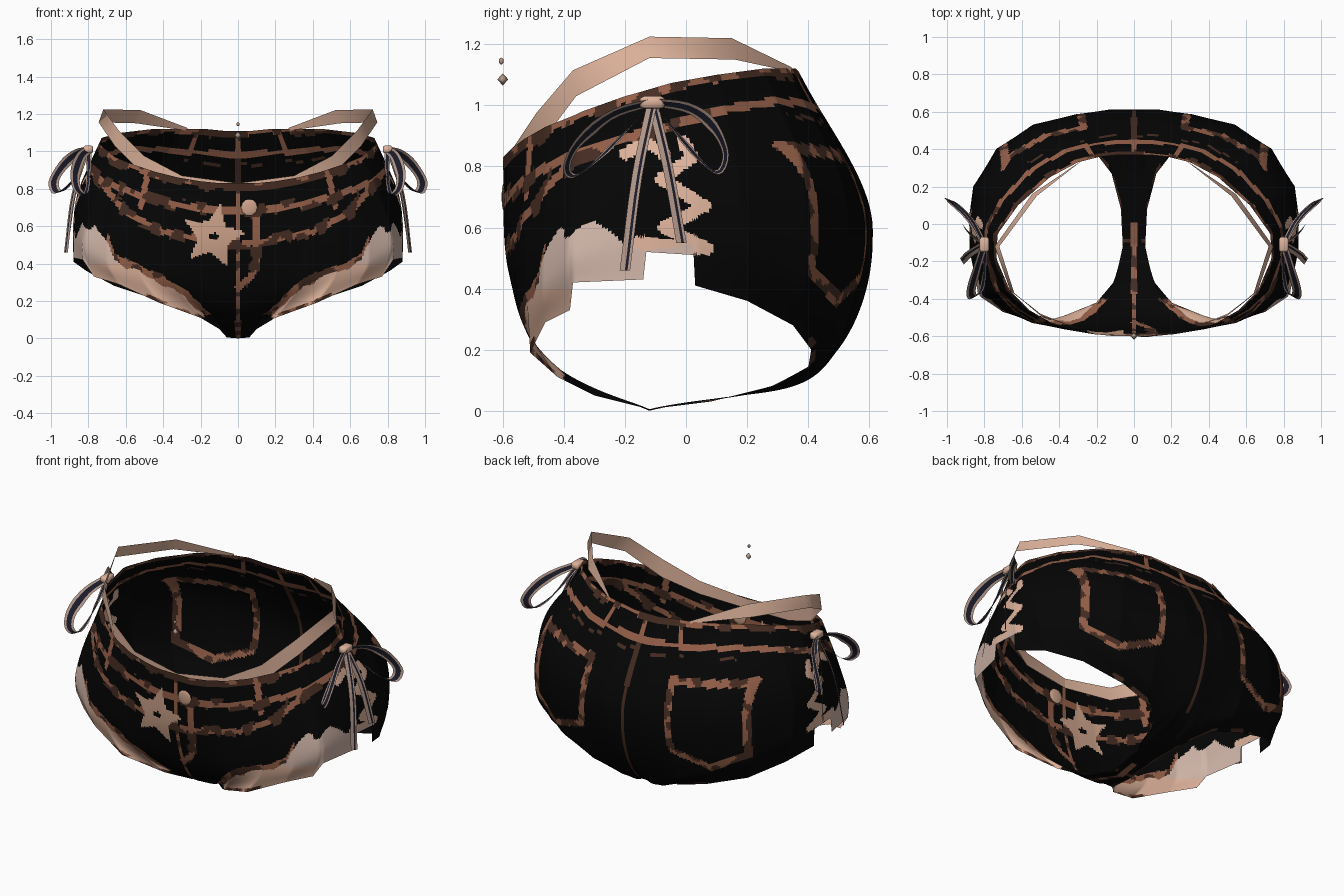
import bpy, bmesh, math
from mathutils import Vector, noise

cube = bpy.data.objects.get("Cube")
if cube:
    bpy.data.objects.remove(cube)

COLOURS = {
    "black_denim": (.0015, .0015, .0015),
    "stitch_brown": (.30, .115, .066),
    "dark_brown": (.06, .025, .016),
    "pale_pink": (.73, .45, .33),
    "frayed_cloth": (.63, .46, .39),
    "tan_patch": (.62, .37, .26),
    "ribbon_grey": (.46, .32, .26),
    "navy": (.012, .012, .025),
}
MATS = []
for name, rgb in COLOURS.items():
    m = bpy.data.materials.new(name)
    m.use_nodes = True
    m.diffuse_color = (*rgb, 1)
    bsdf = m.node_tree.nodes["Principled BSDF"]
    bsdf.inputs["Base Color"].default_value = (*rgb, 1)
    bsdf.inputs["Roughness"].default_value = .9
    MATS.append(m)
BLACK, BROWN, DARK, PALE, FRAY, TAN, RIBBON, NAVY = range(len(MATS))


def finish(name, bm):
    mesh = bpy.data.meshes.new(name)
    bm.to_mesh(mesh)
    bm.free()
    for m in MATS:
        mesh.materials.append(m)
    for p in mesh.polygons:
        p.use_smooth = True
    obj = bpy.data.objects.new(name, mesh)
    bpy.context.collection.objects.link(obj)


def spline(pts, steps):
    """Smooth path through points, with straight-out ends."""
    pts = [Vector(p) for p in pts]
    q = [2 * pts[0] - pts[1]] + pts + [2 * pts[-1] - pts[-2]]
    out = []
    for a, b, c, d in zip(q, q[1:], q[2:], q[3:]):
        for k in range(steps):
            t = k / steps
            out.append(.5 * (2 * b + (c - a) * t + (2 * a - 5 * b + 4 * c - d) * t * t
                             + (3 * b - a - 3 * c + d) * t ** 3))
    return out + [pts[-1]]


def interp(x, pts):
    for (a, fa), (b, fb) in zip(pts, pts[1:]):
        if x <= b:
            return fa + (fb - fa) * max(0, (x - a) / (b - a))
    return pts[-1][1]


def near(u, v, pts, w):
    """True when (u, v) lies within w of the polyline."""
    for (a, b), (c, d) in zip(pts, pts[1:]):
        dx, dy = c - a, d - b
        t = max(0, min(1, ((u - a) * dx + (v - b) * dy) / (dx * dx + dy * dy)))
        if math.hypot(u - a - t * dx, v - b - t * dy) < w:
            return True
    return False


# Loops of the left half of the shorts, front centre round to back centre
WAIST = [(0, -.6, .83), (.1, -.6, .83), (.2, -.59, .84), (.32, -.57, .86), (.44, -.53, .89),
         (.56, -.46, .93), (.66, -.36, .97), (.67, -.34, .98), (.73, -.2, 1.03), (.735, -.18, 1.035),
         (.73, -.06, 1.07), (.72, -.04, 1.075), (.62, .1, 1.1), (.45, .25, 1.12), (.3, .33, 1.12),
         (.18, .36, 1.12), (.08, .37, 1.11), (.04, .37, 1.11), (.02, .37, 1.11), (0, .37, 1.11)]
HIP = [(0, -.58, .45), (.1, -.58, .45), (.22, -.58, .47), (.38, -.56, .52), (.54, -.53, .58),
       (.67, -.46, .65), (.77, -.37, .72), (.78, -.35, .73), (.83, -.18, .78), (.835, -.16, .78),
       (.85, 0, .8), (.85, .02, .8), (.82, .16, .82), (.7, .38, .8), (.52, .52, .72),
       (.3, .58, .66), (.13, .61, .62), (.06, .61, .6), (.03, .61, .6), (0, .61, .6)]
SEAT = [(0, -.44, .14), (.09, -.45, .15), (.2, -.5, .22), (.34, -.54, .3), (.53, -.52, .36),
        (.7, -.47, .42), (.82, -.39, .5), (.83, -.37, .53), (.87, -.16, .6), (.87, -.14, .63),
        (.88, .02, .63), (.88, .04, .6), (.86, .2, .56), (.73, .4, .46), (.52, .5, .36),
        (.3, .52, .26), (.13, .47, .17), (.06, .45, .14), (.03, .44, .14), (0, .44, .14)]
HEM = [(0, -.12, 0), (.06, -.12, .005), (.1, -.3, .05), (.2, -.42, .11), (.42, -.51, .19),
       (.64, -.46, .29), (.77, -.38, .33), (.83, -.37, .42), (.88, -.14, .43), (.88, -.13, .52),
       (.88, .025, .51), (.88, .03, .41), (.81, .2, .36), (.66, .35, .28), (.42, .41, .2),
       (.22, .4, .14), (.12, .27, .075), (.07, .08, .03), (.06, -.12, .005), (0, -.12, 0)]

# Painted details as lines: front and back in (x, z), side in (y, z)
POCKET_CURVE = [(0, .5), (.2, .53), (.4, .57), (.6, .67), (.77, .88)]
FLY = [(.1, .66), (.1, .42), (.07, .33), (0, .27)]
FRONT_LOOP = [(.48, .9), (.52, .7)]
BACK_POCKET = [(.27, .83), (.69, .86), (.71, .46), (.52, .36), (.3, .44), (.27, .83)]
LACING = [(-.01, .88), (.02, .83), (-.08, .76), (.06, .67), (-.07, .6), (.07, .53), (-.16, .55)]
SIDE_KNOT = [(-.2, .84), (-.13, .88), (-.07, .84)]
FRONT_FRAY = [(.12, .08), (.3, .26), (.5, .36), (.66, .43), (.69, .53), (.76, .62)]
SIDE_FRAY = [(-.42, .59), (-.3, .64), (-.2, .56), (-.05, .55)]


def in_star(x, z, tip=.175, notch=.085):
    dx, dz = x + .13, z - .545
    if math.hypot(dx * .6, dz) < .018:
        return False
    fifth = math.tau / 5
    a = abs((math.atan2(dx, dz) - .2 + fifth / 2) % fifth - fifth / 2)
    b = fifth / 2
    edge = tip * notch * math.sin(b) / (tip * math.sin(a) + notch * math.sin(b - a))
    return math.hypot(dx, dz) < edge


def paint(p, depth, hem):
    x, y, z = p
    ax = abs(x)
    rough = noise.noise(p * 14)
    thread = DARK if rough > .12 else BROWN
    if y < -.3 and in_star(x, z):
        return TAN
    # worn cloth around the front of the legs
    lim = 0
    if y < -.4 and ax > .12:
        lim = interp(ax, FRONT_FRAY)
    elif y < .02 and ax > .5:
        lim = interp(y, SIDE_FRAY)
    if lim:
        lim += .025 * rough
        if hem < .03 and ax < .5 and rough > -.15:
            return DARK if rough > .1 else BROWN
        if z < lim - .02:
            return FRAY if z > .4 else PALE
        if z < lim + .022 and ax < .7:
            return thread
    if ax > .6 and (near(y, z, LACING, .021) or near(y, z, SIDE_KNOT, .02)):
        return PALE
    # stitching
    if depth < .035 + .03 * rough:
        return DARK if rough > -.1 else BROWN
    if .128 < depth < .163:
        return BROWN if y > .1 else thread
    if y > .33 and .2 < depth < .218 and rough > 0:
        return DARK
    if y < -.1:
        if (near(ax, z, POCKET_CURVE, .016) or near(ax, z, FRONT_LOOP, .016)
                or near(x, z, FLY, .017)):
            return thread
        if rough > .1 and (near(ax, z, POCKET_CURVE, .032) or near(x, z, FLY, .03)
                           or .11 < depth < .18):
            return DARK
    if ax < .014 and (y < 0 or z > .15):
        return thread if y < 0 or depth < .16 else DARK
    if y > -.1 and z < .24 and hem < .03 and rough > -.05:
        return DARK
    if y > .2 and ax > .1:
        if near(ax, z, BACK_POCKET, .021):
            return DARK if rough > 0 else BROWN
        if depth < .16 and .2 < ax - .3 * depth < .225:
            return thread
    return BLACK


# Shorts: a fine skin swept between the four loops
columns = []
loops = list(zip(WAIST, HIP, SEAT, HEM))
for c0, c1 in zip(loops, loops[1:]):
    gap = max((Vector(a) - Vector(b)).length for a, b in zip(c0[:3], c1[:3]))
    n = max(2, round(gap / .011))
    for k in range(n):
        columns.append(spline([Vector(a).lerp(Vector(b), k / n) for a, b in zip(c0, c1)], 28))
columns.append(spline(loops[-1], 28))

bm = bmesh.new()
for side in (1, -1):
    grid = [[bm.verts.new((p.x * side, p.y, p.z)) for p in col] for col in columns]
    for left, right in zip(grid, grid[1:]):
        steps = [(a.co - b.co).length for a, b in zip(left, left[1:])]
        depth, total = 0, sum(steps)
        for j, step in enumerate(steps):
            quad = [left[j], left[j + 1], right[j + 1], right[j]]
            f = bm.faces.new(quad if side > 0 else quad[::-1])
            depth += step
            f.material_index = paint(f.calc_center_median(), depth - step / 2, total - depth)
bmesh.ops.remove_doubles(bm, verts=bm.verts, dist=.0004)
finish("shorts", bm)


def ribbon(name, edge_a, edge_b, mats, side):
    """Flat band between two edges, split lengthwise into one strip per colour."""
    bm = bmesh.new()
    rows = []
    for a, b in zip(edge_a, edge_b):
        strip = [Vector(a).lerp(Vector(b), k / len(mats)) for k in range(len(mats) + 1)]
        rows.append([bm.verts.new((p.x * side, p.y, p.z)) for p in strip])
    for a, b in zip(rows, rows[1:]):
        for k, mat in enumerate(mats):
            quad = (a[k], a[k + 1], b[k + 1], b[k])
            bm.faces.new(quad if side > 0 else quad[::-1]).material_index = mat
    finish(name, bm)


# High waist straps, running down into the waistband at the back
STRAP_TOP = [(0, -.59, .83), (.3, -.56, .87), (.5, -.49, .975), (.64, -.37, 1.115),
             (.72, -.12, 1.225), (.52, .15, 1.22), (.27, .345, 1.125)]
STRAP_LOW = [(0, -.59, .77), (.3, -.56, .79), (.5, -.48, .87), (.66, -.36, 1.03),
             (.745, -.12, 1.155), (.545, .16, 1.15), (.27, .345, 1.11)]
# Side bow: two loops, two tails and a knot
KNOT = (.8, -.11, 1.01)
LOOPS = {
    "front_loop": [KNOT, (.84, -.24, .97), (.87, -.35, .88), (.86, -.39, .8), (.82, -.36, .77),
                   (.8, -.26, .85), KNOT],
    "back_loop": [KNOT, (.86, .01, .99), (.93, .09, .93), (.985, .13, .84), (.96, .1, .78),
                  (.88, .02, .85), KNOT],
}
TAILS = {
    "front_tail": [KNOT, (.88, -.16, .77), (.92, -.2, .46)],
    "back_tail": [KNOT, (.87, -.06, .8), (.91, -.015, .55)],
}
for side, word in ((1, "left"), (-1, "right")):
    ribbon(word + "_strap", STRAP_TOP, STRAP_LOW, [PALE], side)
    for part, pts in LOOPS.items():
        path = spline(pts, 4)
        middle = sum(path, Vector()) / len(path)
        across = [(p - middle).normalized() * .016 + Vector((.018, 0, .006)) for p in path]
        ribbon(f"{word}_bow_{part}", [p + a for p, a in zip(path, across)],
               [p - a for p, a in zip(path, across)], [RIBBON, NAVY, NAVY, RIBBON], side)
    for part, pts in TAILS.items():
        path = spline(pts, 4)
        across = Vector((.01, .017, 0))
        ribbon(f"{word}_bow_{part}", [p - across for p in path], [p + across for p in path],
               [RIBBON, RIBBON, NAVY, RIBBON], side)
    bm = bmesh.new()
    bmesh.ops.create_cube(bm, size=1)
    bmesh.ops.bevel(bm, geom=bm.edges[:], offset=.15, segments=1, affect='EDGES')
    for v in bm.verts:
        v.co = v.co * Vector((.05, .08, .04)) + Vector(KNOT)
        v.co.x *= side
    for f in bm.faces:
        f.material_index = PALE
    bmesh.ops.recalc_face_normals(bm, faces=bm.faces)
    finish(word + "_bow_knot", bm)


def bead(name, centre, size, mat, sides):
    bm = bmesh.new()
    bmesh.ops.create_uvsphere(bm, u_segments=sides, v_segments=sides // 2, radius=1)
    for v in bm.verts:
        v.co = v.co * Vector(size) + Vector(centre)
    for f in bm.faces:
        f.material_index = mat
    finish(name, bm)


# Waist button and two small studs above it
bead("waist_button", (.06, -.597, .7), (.045, .007, .045), TAN, 12)
bead("upper_stud", (0, -.605, 1.145), (.009, .009, .012), RIBBON, 6)
bead("lower_stud", (0, -.6, 1.085), (.018, .018, .02), RIBBON, 4)
